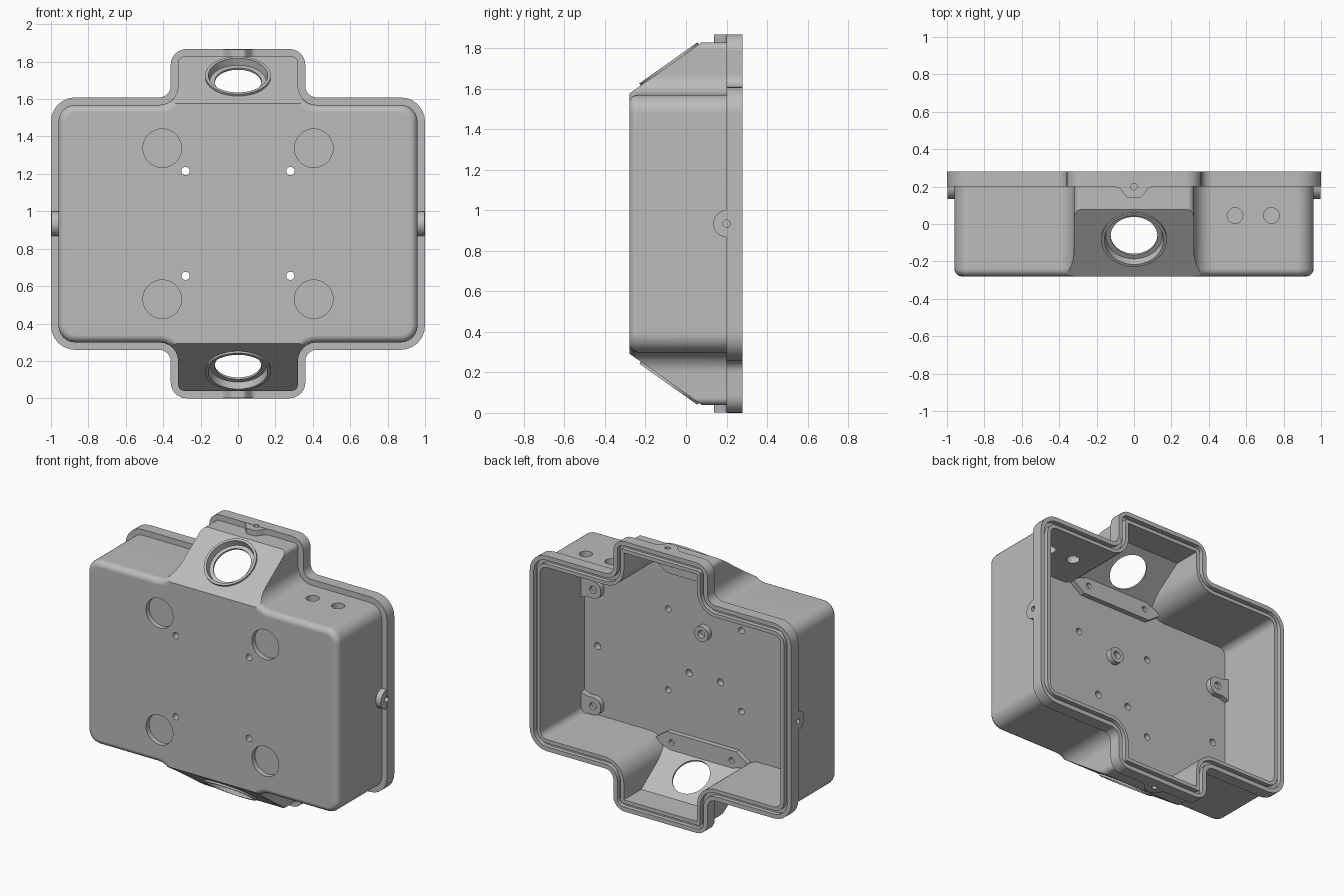
import bpy, bmesh, math
from mathutils import Matrix, Vector

if "Cube" in bpy.data.objects:
    bpy.data.objects.remove(bpy.data.objects["Cube"], do_unlink=True)

H = 1.868                   # full height
MID = H / 2
FRONT, BACK, FLOOR = -0.28, 0.28, -0.205
SLOPE_N = Vector((0, -0.578, 0.816))      # normal of the upper sloped face
SLOPE_P = Vector((0, FRONT, 1.575))       # point where the slope leaves the front

mat = bpy.data.materials.new("grey_plastic")
mat.use_nodes = True
GREY = (0.5, 0.5, 0.5, 1)
mat.diffuse_color = GREY
mat.node_tree.nodes["Principled BSDF"].inputs["Base Color"].default_value = GREY


def finish(bm, name):
    bmesh.ops.recalc_face_normals(bm, faces=bm.faces[:])
    mesh = bpy.data.meshes.new(name)
    bm.to_mesh(mesh)
    bm.free()
    mesh.materials.append(mat)
    ob = bpy.data.objects.new(name, mesh)
    bpy.context.collection.objects.link(ob)
    return ob


def rounded(corners, seg=6):
    """Closed outline with an arc at each (x, z, radius) corner."""
    pts = []
    n = len(corners)
    for i, (x, z, r) in enumerate(corners):
        c = Vector((x, z))
        a = (Vector(corners[i - 1][:2]) - c).normalized()
        b = (Vector(corners[(i + 1) % n][:2]) - c).normalized()
        if r <= 0:
            pts.append(c)
            continue
        half = a.angle(b) / 2
        centre = c + (a + b).normalized() * (r / math.sin(half))
        p, q = (c + d * (r / math.tan(half)) - centre for d in (a, b))
        sweep = math.pi - 2 * half
        for k in range(seg + 1):
            t = k / seg
            pts.append(centre + (p * math.sin((1 - t) * sweep)
                                 + q * math.sin(t * sweep)) / math.sin(sweep))
    return pts


def cross(d):
    """Cross-shaped case outline, moved inward by d."""
    quarter = [(1 - d, MID - 0.259 - d, 0.13 - d),
               (0.36 - d, MID - 0.259 - d, 0.06 + d),
               (0.36 - d, MID - d, max(0.085 - 1.3 * d, 0.004))]
    right = [(x, -z, r) for x, z, r in reversed(quarter)] + quarter
    left = [(-x, -z, r) for x, z, r in right]
    return rounded([(x, z + MID, r) for x, z, r in right + left])


def loft(rings, name, slope_depth=None):
    """Solid through (outline, y) rings; optionally trimmed by both slopes."""
    bm = bmesh.new()
    loops = [[bm.verts.new((p.x, y, p.y)) for p in pts] for pts, y in rings]
    n = len(loops[0])
    for a, b in zip(loops, loops[1:]):
        for i in range(n):
            bm.faces.new((a[i], a[(i + 1) % n], b[(i + 1) % n], b[i]))
    bm.faces.new(loops[0])
    bm.faces.new(loops[-1])
    if slope_depth is not None:
        for top in (True, False):
            co = SLOPE_P - SLOPE_N * slope_depth
            no = SLOPE_N.copy()
            if not top:
                co.z, no.z = H - co.z, -no.z
            cut = bmesh.ops.bisect_plane(
                bm, geom=bm.verts[:] + bm.edges[:] + bm.faces[:],
                plane_co=co, plane_no=no, clear_outer=True)
            edges = [e for e in cut["geom_cut"] if isinstance(e, bmesh.types.BMEdge)]
            bmesh.ops.edgeloop_fill(bm, edges=edges)
    return finish(bm, name)


def prism(pts, y0, y1, name):
    return loft([(pts, y0), (pts, y1)], name)


def rod(start, end, r, name="rod", r_end=None, seg=32):
    """Cylinder or cone between two points."""
    a, b = Vector(start), Vector(end)
    bm = bmesh.new()
    rot = (b - a).to_track_quat('Z', 'Y').to_matrix().to_4x4()
    bmesh.ops.create_cone(bm, cap_ends=True, segments=seg, radius1=r,
                          radius2=r if r_end is None else r_end,
                          depth=(b - a).length,
                          matrix=Matrix.Translation((a + b) / 2) @ rot)
    return finish(bm, name)


def combine(ob, tool, op):
    mod = ob.modifiers.new(op, 'BOOLEAN')
    mod.operation, mod.solver, mod.object = op, 'EXACT', tool
    with bpy.context.temp_override(object=ob, active_object=ob, selected_objects=[ob]):
        bpy.ops.object.modifier_apply(modifier=mod.name)
    bpy.data.objects.remove(tool, do_unlink=True)


def add(ob, tool):
    combine(ob, tool, 'UNION')


def cut(ob, tool):
    combine(ob, tool, 'DIFFERENCE')


# Outer shell with rounded front edge and sloped top and bottom extensions
R = 0.04
rings = []
for k in range(6):
    t = k / 5 * math.pi / 2
    rings.append((cross(0.04 + R * (1 - math.sin(t))), FRONT + R * (1 - math.cos(t))))
rings.append((cross(0.04), 0.24))
housing = loft(rings, "housing", slope_depth=0)

# Flange round the open back
add(housing, prism(cross(0), 0.2, BACK, "flange"))

# Screw ears on the four sides
for s in (1, -1):
    add(housing, rod((s * 0.94, 0.2, MID), (s * 0.998, 0.2, MID), 0.066))
    ear = rounded([(-0.12, 0.21, 0), (-0.075, 0.19, 0.04), (-0.035, 0.138, 0.025),
                   (0.035, 0.138, 0.025), (0.075, 0.19, 0.04), (0.12, 0.21, 0)])
    ob = prism(ear, 0.87, 0.932, "ear")
    for v in ob.data.vertices:      # stand the ear profile on the top or bottom
        x, h, y = v.co
        v.co = (x * s, y, MID + s * h)
    add(housing, ob)


def slope_point(height, top):
    p = Vector((0, -0.08, 1.717)) + SLOPE_N * height
    return p if top else Vector((0, p.y, H - p.z))


# Raised collars on the slopes
for top in (True, False):
    add(housing, rod(slope_point(-0.03, top), slope_point(0.012, top), 0.175, seg=48))

# Cavity and seal groove
cut(housing, loft([(cross(0.08), FLOOR), (cross(0.08), 0.4)], "cavity", slope_depth=0.04))
groove = prism(cross(0.03), 0.25, 0.4, "groove")
cut(groove, prism(cross(0.055), 0.2, 0.5, "groove_core"))
cut(housing, groove)

# Stepped cable openings
for top in (True, False):
    cut(housing, rod(slope_point(-0.028, top), slope_point(0.02, top), 0.15,
                     r_end=0.16, seg=48))
    cut(housing, rod(slope_point(-0.12, top), slope_point(0.05, top), 0.125, seg=48))

# Ear screw holes, front recesses, through holes and blind floor holes
for s in (1, -1):
    cut(housing, rod((s * 0.965, 0.2, MID), (s * 1.1, 0.2, MID), 0.018, seg=16))
    cut(housing, rod((0, 0.2, MID + s * 0.9), (0, 0.2, MID + s * 1.1), 0.018, seg=16))
    for z in (0.53, 1.337):
        cut(housing, rod((s * 0.405, -0.4, z), (s * 0.405, -0.245, z), 0.103, seg=48))
    for z in (0.655, 1.215):
        cut(housing, rod((s * 0.28, -0.4, z), (s * 0.28, -0.1, z), 0.022, seg=20))
    for x in (0.12, 0.82):
        cut(housing, rod((s * x, -0.25, 0.815), (s * x, -0.1, 0.815), 0.024, seg=20))

# Two cable holes in the top wall
for x in (0.54, 0.735):
    cut(housing, rod((x, 0.045, 1.4), (x, 0.045, 1.7), 0.042))

parts = [housing]

# Mounting lugs along the side walls
for s, side in ((1, "left"), (-1, "right")):
    for z, level in ((0.41, "lower"), (1.215, "upper")):
        half = [(0.925, 0.078, 0), (0.875, 0.06, 0.03), (0.77, 0.06, 0.055)]
        shape = half + [(x, -h, r) for x, h, r in reversed(half)]
        lug = prism(rounded([(s * x, z + h, r) for x, h, r in shape]),
                    -0.215, -0.167, f"{side}_{level}_lug")
        cut(lug, rod((s * 0.83, -0.19, z), (s * 0.83, -0.1, z), 0.025, seg=20))
        parts.append(lug)

# Clamp plates beside the cable openings, bedded into the slopes
for top, name in ((False, "lower_clamp_plate"), (True, "upper_clamp_plate")):
    half = [(0.24, 0.265), (0.285, 0.28), (0.35, 0.3), (0.35, 0.325), (0.265, 0.385)]
    shape = half + [(-x, z) for x, z in reversed(half)]
    plate = prism([Vector((x, H - z if top else z)) for x, z in shape],
                  -0.21, -0.17, name)
    for x in (0.23, -0.23):
        z = H - 0.318 if top else 0.318
        cut(plate, rod((x, -0.195, z), (x, -0.1, z), 0.02, seg=20))
    parts.append(plate)

# Hollow post on the floor
post = rod((0, -0.215, 1.13), (0, -0.165, 1.13), 0.053, "floor_post")
cut(post, rod((0, -0.2, 1.13), (0, -0.1, 1.13), 0.026, seg=20))
parts.append(post)

# Smooth curved surfaces, keep edges sharp and large faces flat
bpy.ops.object.select_all(action='DESELECT')
for ob in parts:
    ob.select_set(True)
bpy.context.view_layer.objects.active = housing
bpy.ops.object.shade_smooth_by_angle(angle=math.radians(30))
for ob in parts:
    ob.modifiers.new("flat_faces", 'WEIGHTED_NORMAL').keep_sharp = True
